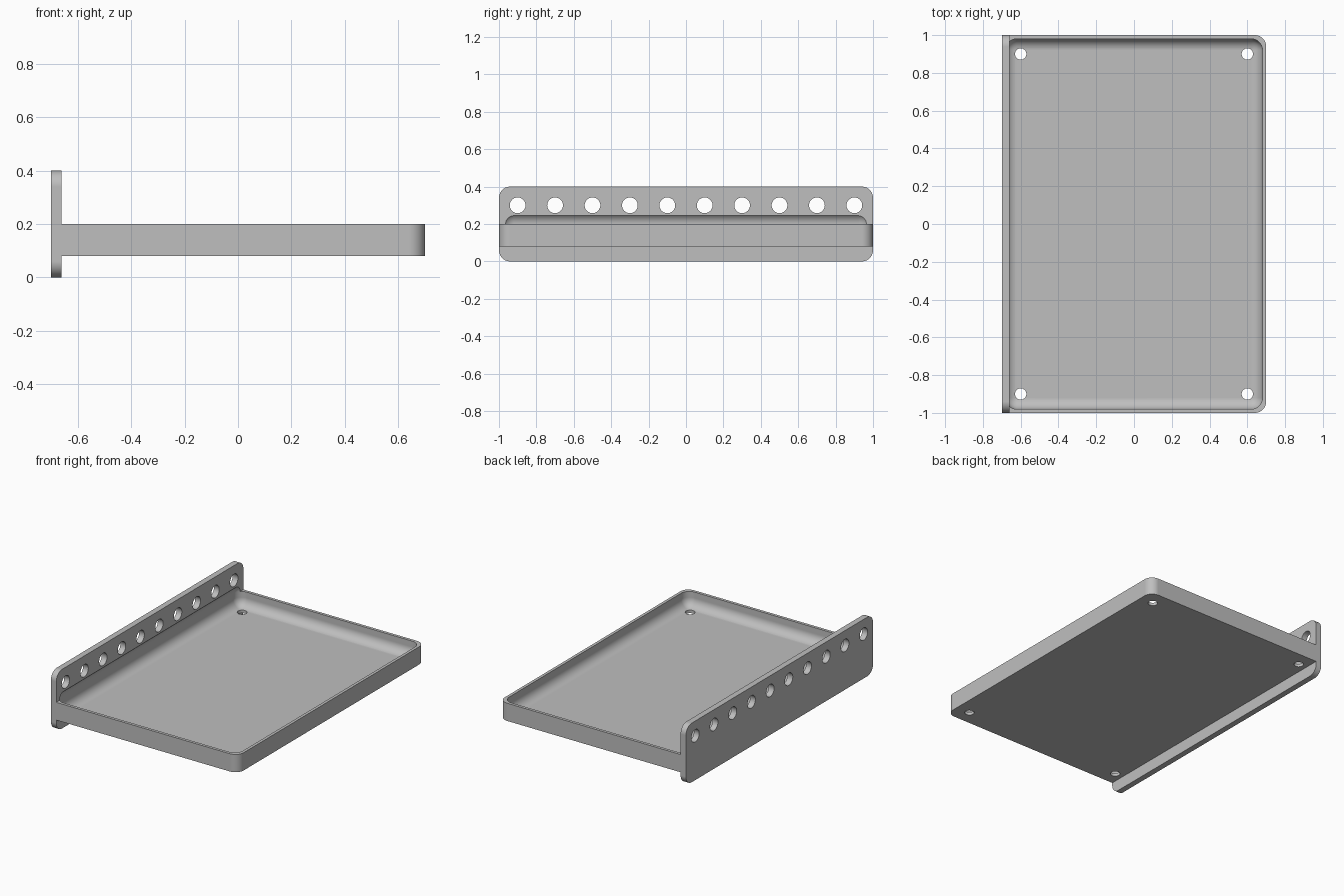
import bpy, bmesh, math
from mathutils import Matrix, Vector

if "Cube" in bpy.data.objects:
    bpy.data.objects.remove(bpy.data.objects["Cube"], do_unlink=True)

ROUND = 0.06

# One flat grey finish
grey = bpy.data.materials.new("plain_grey")
grey.use_nodes = True
colour = (0.52, 0.52, 0.52, 1)
grey.diffuse_color = colour
grey.node_tree.nodes["Principled BSDF"].inputs["Base Color"].default_value = colour


def finish(name, bm):
    mesh = bpy.data.meshes.new(name)
    bm.to_mesh(mesh)
    bm.free()
    mesh.materials.append(grey)
    obj = bpy.data.objects.new(name, mesh)
    bpy.context.collection.objects.link(obj)
    return obj


def rounded_box(name, low, high, rounded):
    """Box between two corners; edges chosen by the rule are rounded."""
    low, high = Vector(low), Vector(high)
    bm = bmesh.new()
    bmesh.ops.create_cube(bm, size=1)
    for v in bm.verts:
        v.co = Vector([low[i] + (v.co[i] + 0.5) * (high[i] - low[i]) for i in range(3)])
    edges = [e for e in bm.edges if rounded(e.verts[0].co, e.verts[1].co)]
    bmesh.ops.bevel(bm, geom=edges, offset=ROUND, offset_type='OFFSET',
                    segments=10, profile=0.5, affect='EDGES')
    bmesh.ops.recalc_face_normals(bm, faces=bm.faces[:])
    return finish(name, bm)


def hole_pins(name, centres, radius, turn):
    """Row of cylinders used to drill holes."""
    bm = bmesh.new()
    for c in centres:
        bmesh.ops.create_cone(bm, cap_ends=True, segments=40, radius1=radius,
                              radius2=radius, depth=0.14,
                              matrix=Matrix.Translation(c) @ turn)
    return finish(name, bm)


def combine(target, tool, operation):
    mod = target.modifiers.new(operation.lower(), 'BOOLEAN')
    mod.operation = operation
    mod.solver = 'EXACT'
    mod.object = tool
    bpy.context.view_layer.objects.active = target
    bpy.ops.object.modifier_apply(modifier=mod.name)
    bpy.data.objects.remove(tool, do_unlink=True)


# Tray slab with its two free corners rounded
tray = rounded_box("tray_with_mounting_plate", (-0.68, -1, 0.08), (0.70, 1, 0.20),
                   lambda a, b: a.x > 0 and b.x > 0 and abs(a.z - b.z) > 0.01)

# Upright mounting plate with rounded corners
plate = rounded_box("mounting_plate", (-0.70, -1, 0), (-0.66, 1, 0.40),
                    lambda a, b: abs(a.x - b.x) > 0.01)
combine(tray, plate, 'UNION')

# Filleted hollow, which also bites slightly into the plate
hollow = rounded_box("hollow_cutter", (-0.68, -0.98, 0.10), (0.68, 0.98, 0.26),
                     lambda a, b: True)
combine(tray, hollow, 'DIFFERENCE')

# Row of holes through the plate
row = [(-0.68, -0.9 + 0.2 * i, 0.30) for i in range(10)]
combine(tray, hole_pins("plate_hole_cutter", row, 0.042,
                        Matrix.Rotation(math.pi / 2, 4, 'Y')), 'DIFFERENCE')

# Drain holes in the tray corners
corners = [(x, y, 0.09) for x in (-0.6, 0.6) for y in (-0.9, 0.9)]
combine(tray, hole_pins("floor_hole_cutter", corners, 0.03,
                        Matrix.Identity(4)), 'DIFFERENCE')

# Smooth fillets, crisp edges and flat broad faces
bpy.ops.object.select_all(action='DESELECT')
tray.select_set(True)
bpy.context.view_layer.objects.active = tray
bpy.ops.object.shade_smooth_by_angle(angle=math.radians(30))
weighted = tray.modifiers.new("flat_broad_faces", 'WEIGHTED_NORMAL')
weighted.keep_sharp = True
